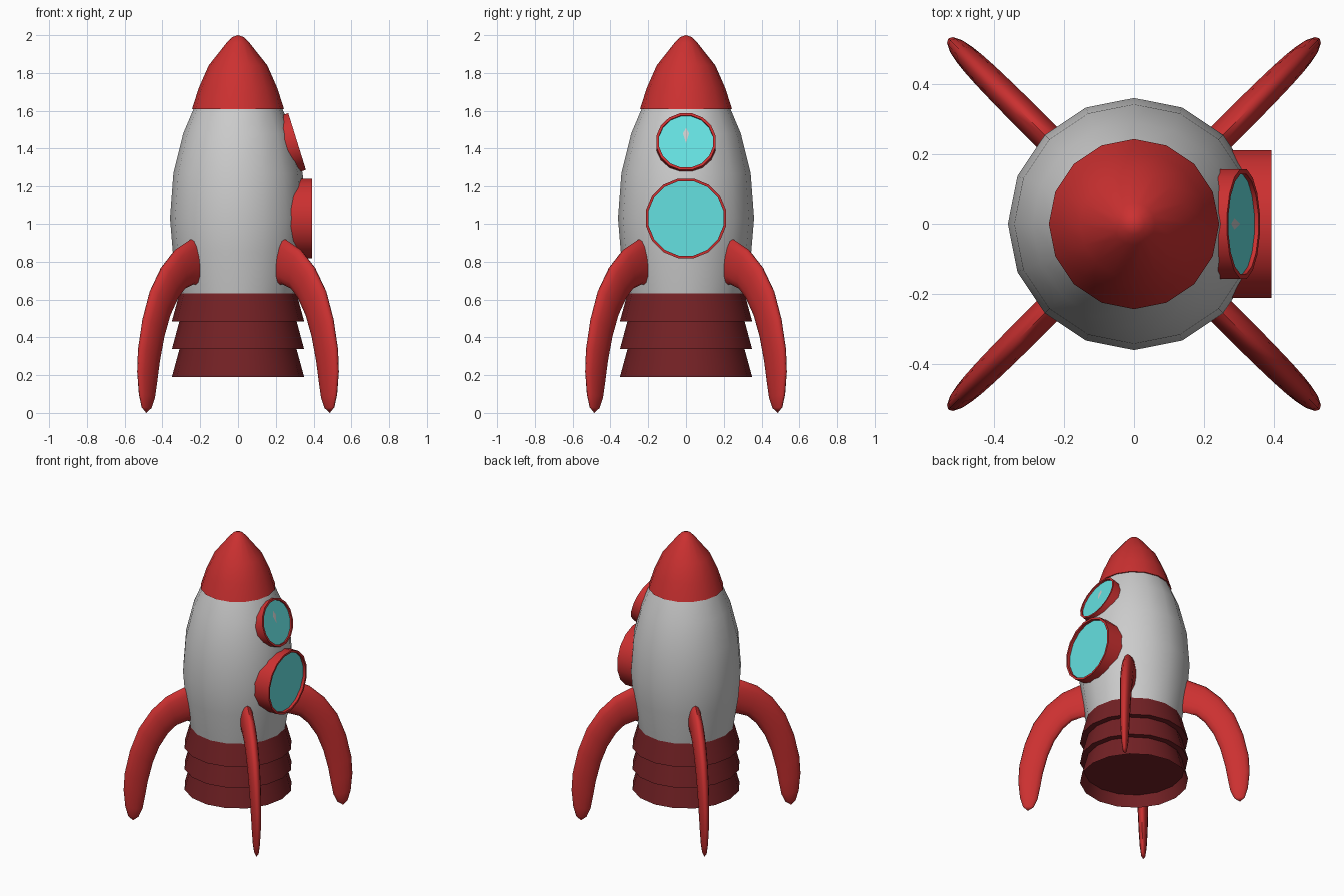
import bpy, bmesh
from math import sin, cos, pi, radians, sqrt
from mathutils import Matrix, Vector

if "Cube" in bpy.data.objects:
    bpy.data.objects.remove(bpy.data.objects["Cube"])


def material(name, rgb):
    m = bpy.data.materials.new(name)
    m.diffuse_color = (*rgb, 1)
    m.use_nodes = True
    m.node_tree.nodes["Principled BSDF"].inputs["Base Color"].default_value = m.diffuse_color
    return m


RED = material("red", (0.60, 0.03, 0.03))
DARK = material("dark_red", (0.17, 0.015, 0.018))
CYAN = material("cyan", (0.13, 0.75, 0.75))


def loft(name, rings, mat=None, matrix=None, angle=35):
    """Skin a list of equal-length vertex rings; collapsed rings become points."""
    bm = bmesh.new()
    vs = [[bm.verts.new(p) for p in ring] for ring in rings]
    n = len(rings[0])
    for a, b in zip(vs, vs[1:]):
        for i in range(n):
            j = (i + 1) % n
            bm.faces.new((a[i], a[j], b[j], b[i]))
    bmesh.ops.remove_doubles(bm, verts=bm.verts, dist=1e-5)
    bmesh.ops.recalc_face_normals(bm, faces=bm.faces)
    if matrix:
        bm.transform(matrix)
    me = bpy.data.meshes.new(name)
    bm.to_mesh(me)
    bm.free()
    me.shade_smooth()
    me.set_sharp_from_angle(angle=radians(angle))
    if mat:
        me.materials.append(mat)
    ob = bpy.data.objects.new(name, me)
    bpy.context.collection.objects.link(ob)
    return ob


def lathe(name, profile, mat=None, matrix=None, sides=16, offset=0.0):
    rings = [[(r * cos(2 * pi * (i + offset) / sides),
               r * sin(2 * pi * (i + offset) / sides), z)
              for i in range(sides)] for r, z in profile]
    return loft(name, rings, mat, matrix)


# hull and nose cone
lathe("hull", [(0, 0.63), (0.31, 0.63), (0.345, 0.85), (0.36, 1.03), (0.342, 1.27),
               (0.29, 1.48), (0.235, 1.61), (0, 1.61)])
lathe("nose_cone", [(0, 1.61), (0.243, 1.61), (0.208, 1.72), (0.155, 1.84),
                    (0.06, 1.96), (0.03, 1.99), (0, 2.0)], RED)

# stacked flared engine rings, the lowest one hollow underneath
for k, (bottom, top) in enumerate([(0.485, 0.632), (0.337, 0.485), (0.19, 0.337)]):
    profile = [(0, top), (0.31, top), (0.35, bottom)]
    profile += [(0.325, bottom + 0.08), (0, bottom + 0.08)] if k == 2 else [(0, bottom)]
    lathe(f"engine_ring_{k + 1}", profile, DARK)


# round portholes: rim tube with a recessed glass disc
def porthole(name, x, z, tilt, r, depth, recess):
    m = Matrix.Translation((x, 0, z)) @ Matrix.Rotation(pi / 2 - radians(tilt), 4, 'Y')
    ri = r - 0.014
    lathe(name + "_rim", [(ri, -recess), (ri, 0), (r, 0), (r, -depth), (0, -depth)],
          RED, m, offset=0.5)
    lathe(name + "_glass", [(ri, -recess), (0, -recess)], CYAN, m, offset=0.5)


porthole("lower_porthole", 0.392, 1.03, 0, 0.216, 0.13, 0.02)
porthole("upper_porthole", 0.3125, 1.4375, 17.3, 0.16, 0.1, 0.012)

# curved fins: outer x, z, inner x, z (as seen from the front), half thickness
STATIONS = [
    (0.20, 0.93, 0.19, 0.67, 0.042), (0.25, 0.918, 0.235, 0.68, 0.042),
    (0.33, 0.865, 0.285, 0.655, 0.042), (0.40, 0.775, 0.325, 0.60, 0.041),
    (0.46, 0.65, 0.365, 0.51, 0.039), (0.50, 0.50, 0.395, 0.40, 0.036),
    (0.525, 0.34, 0.418, 0.27, 0.032), (0.53, 0.22, 0.43, 0.17, 0.028),
    (0.522, 0.10, 0.442, 0.08, 0.022), (0.508, 0.03, 0.46, 0.025, 0.014),
    (0.486, 0.0, 0.486, 0.0, 0.0)]


def fin_rings(n=14):
    rings = []
    for ox, oz, ix, iz, t in STATIONS:
        o, i = Vector((ox * sqrt(2), 0, oz)), Vector((ix * sqrt(2), 0, iz))
        c, h, w = (o + i) / 2, (o - i) / 2, Vector((0, t, 0))
        rings.append([c + h * cos(2 * pi * k / n) + w * sin(2 * pi * k / n)
                      for k in range(n)])
    return [[rings[0][0].lerp(rings[0][n // 2], 0.5)] * n] + rings


for k in range(4):
    loft(f"fin_{k + 1}", fin_rings(), RED,
         Matrix.Rotation(pi / 4 + k * pi / 2, 4, 'Z'), angle=60)
